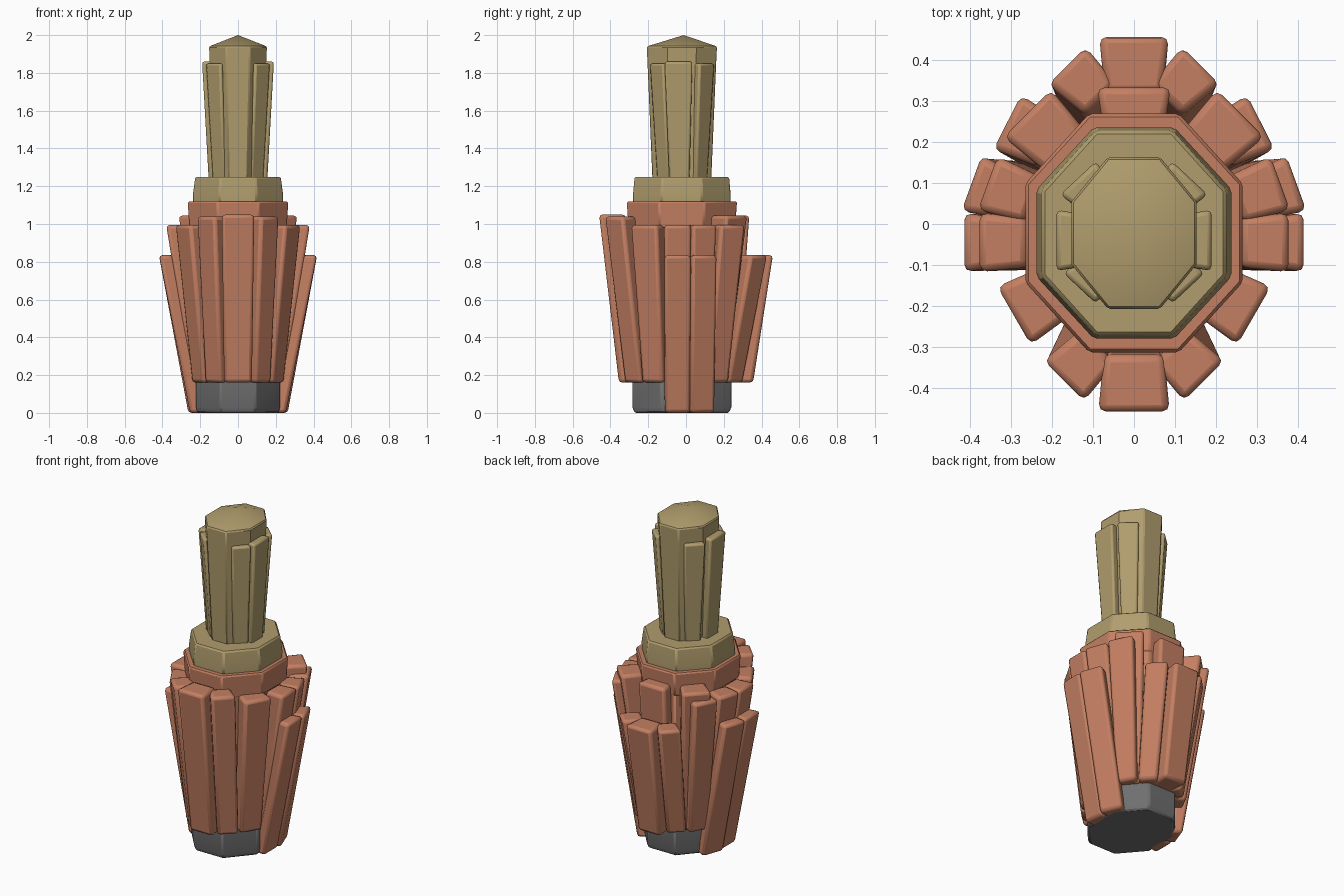
import bpy, math

if "Cube" in bpy.data.objects:
    bpy.data.objects.remove(bpy.data.objects["Cube"])

CY = -0.022  # the core sits slightly forward


def material(name, rgb):
    m = bpy.data.materials.new(name)
    m.diffuse_color = (*rgb, 1)
    m.use_nodes = True
    m.node_tree.nodes["Principled BSDF"].inputs["Base Color"].default_value = m.diffuse_color
    return m


ORANGE = material("terracotta", (0.55, 0.212, 0.122))
GOLD = material("olive gold", (0.44, 0.34, 0.155))
GREY = material("dark grey", (0.16, 0.16, 0.16))


def make(name, verts, faces, mat, bevel, segments=2):
    me = bpy.data.meshes.new(name)
    me.from_pydata(verts, [], faces)
    me.materials.append(mat)
    ob = bpy.data.objects.new(name, me)
    bpy.context.collection.objects.link(ob)
    b = ob.modifiers.new("soft edges", 'BEVEL')
    b.width, b.segments, b.limit_method = bevel, segments, 'ANGLE'
    b.angle_limit = math.radians(40)
    bpy.context.view_layer.objects.active = ob
    ob.select_set(True)
    bpy.ops.object.shade_smooth_by_angle(angle=math.radians(30))
    ob.select_set(False)
    return ob


def octagon(name, sections, mat, bevel=0.008, apex=None):
    """Stacked octagons: sections are (z, x apothem, y apothem)."""
    verts, faces = [], []
    k = 1 / math.cos(math.pi / 8)
    for z, ax, ay in sections:
        for i in range(8):
            a = math.pi / 8 + i * math.pi / 4
            verts.append((ax * k * math.cos(a), CY + ay * k * math.sin(a), z))
    n = len(sections)
    for s in range(n - 1):
        for i in range(8):
            j = (i + 1) % 8
            faces.append((s*8 + i, s*8 + j, s*8 + 8 + j, s*8 + 8 + i))
    faces.append(tuple(range(7, -1, -1)))
    t = (n - 1) * 8
    if apex:
        verts.append((0, CY + 0.01, apex))
        faces += [(t + i, t + (i + 1) % 8, n * 8) for i in range(8)]
    else:
        faces.append(tuple(range(t, t + 8)))
    return make(name, verts, faces, mat, bevel, 1)


def slat(name, ang, top, bot, w1, w0, thick, z0, z1, mat, bevel=0.018):
    """Tapered leaning plank; top and bot are centres of its outer edge."""
    for side in ((1,) if top[0] == 0 else (1, -1)):
        a = math.radians(ang)
        nx, ny = math.cos(a), math.sin(a)
        verts = []
        for (px, py), w, z in ((bot, w0, z0), (top, w1, z1)):
            for d, u in ((0, -.5), (0, .5), (-thick, .42), (-thick, -.42)):
                verts.append((side * (px + nx*d - ny*u*w), py + ny*d + nx*u*w, z))
        faces = [(3, 2, 1, 0), (4, 5, 6, 7), (0, 1, 5, 4),
                 (1, 2, 6, 5), (2, 3, 7, 6), (3, 0, 4, 7)]
        if side < 0:
            faces = [f[::-1] for f in faces]
        suffix = "" if top[0] == 0 else ("_right" if side > 0 else "_left")
        make(name + suffix, verts, faces, mat, bevel)


# Core: grey foot, terracotta body and rim
octagon("foot", [(0, .215, .25), (.03, .222, .262), (.2, .222, .262)], GREY)
octagon("body", [(.17, .19, .23), (1.0, .25, .28)], ORANGE)
octagon("rim", [(.98, .258, .282), (1.12, .266, .292)], ORANGE)

# Neck: collar and pointed handle
octagon("collar", [(1.11, .237, .258), (1.16, .238, .258), (1.25, .226, .25)], GOLD)
octagon("handle", [(1.22, .118, .155), (1.86, .15, .182), (1.94, .153, .186)],
        GOLD, .006, apex=2.0)
slat("handle_side_slat", 0, (.19, -.04), (.155, -.035), .15, .11, .07, 1.23, 1.86, GOLD, .012)
slat("handle_back_slat", 47, (.137, .113), (.105, .085), .12, .09, .06, 1.23, 1.85, GOLD, .012)
slat("handle_front_slat", -47, (.133, -.158), (.105, -.125), .11, .09, .06, 1.23, 1.85, GOLD, .012)

# Body slats, from front to back
for name, ang, top, bot, w1, w0, th, z0, z1 in (
    ("front_slat", -90, (0, -.46), (0, -.355), .175, .15, .14, .16, 1.05),
    ("front_corner_slat", -45, (.172, -.385), (.135, -.285), .14, .12, .12, .16, 1.04),
    ("front_diagonal_slat", -30, (.295, -.225), (.215, -.18), .165, .13, .12, .16, .995),
    ("side_front_inner_slat", 0, (.38, -.045), (.245, -.045), .145, .13, .12, .16, .995),
    ("side_front_outer_slat", 0, (.418, -.045), (.254, -.045), .145, .14, .075, 0, .835),
    ("side_back_inner_slat", 20, (.36, .1), (.235, .08), .14, .12, .12, .16, .995),
    ("side_back_outer_slat", 20, (.4, .1), (.245, .09), .145, .14, .075, 0, .835),
    ("back_diagonal_inner_slat", 45, (.262, .272), (.175, .18), .165, .12, .14, .16, 1.045),
    ("back_diagonal_outer_slat", 27, (.312, .25), (.21, .175), .15, .12, .12, .16, .995),
    ("back_corner_slat", 45, (.165, .39), (.125, .265), .13, .11, .12, .16, .835),
    ("back_inner_slat", 90, (0, .335), (0, .27), .18, .15, .1, .16, 1.045),
    ("back_outer_slat", 90, (0, .46), (0, .355), .17, .15, .14, .16, .835),
):
    slat(name, ang, top, bot, w1, w0, th, z0, z1, ORANGE)
